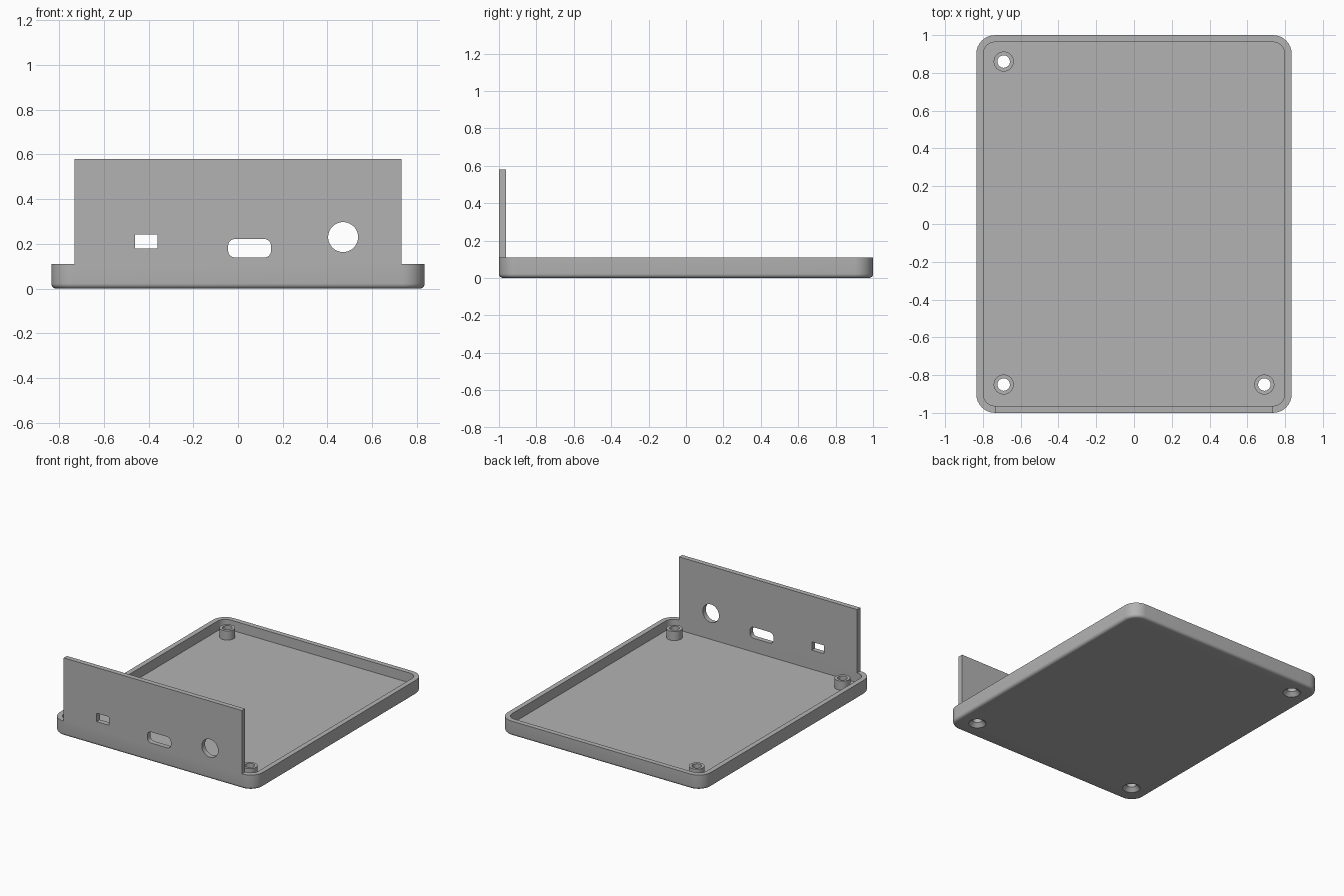
import bpy, bmesh
from math import sin, cos, pi, radians
from mathutils import Matrix, Vector

if "Cube" in bpy.data.objects:
    bpy.data.objects.remove(bpy.data.objects["Cube"])

HALF_X, HALF_Y, RIM_Z = 0.835, 1.0, 0.11
WALL, FLOOR_Z, CORNER, FILLET = 0.037, 0.037, 0.1, 0.022

grey = bpy.data.materials.new("plain grey")
grey.use_nodes = True
colour = (0.45, 0.45, 0.45, 1)
grey.diffuse_color = colour
grey.node_tree.nodes["Principled BSDF"].inputs["Base Color"].default_value = colour


def rounded_rect(hx, hy, r, steps=8):
    """Counter-clockwise outline of a rectangle with round corners."""
    points = []
    for i, (sx, sy) in enumerate([(1, 1), (-1, 1), (-1, -1), (1, -1)]):
        for k in range(steps + 1):
            a = (i + k / steps) * pi / 2
            points.append((sx * (hx - r) + r * cos(a), sy * (hy - r) + r * sin(a)))
    return points


def circle(r, n=40):
    return [(r * cos(2 * pi * k / n), r * sin(2 * pi * k / n)) for k in range(n)]


def loft(name, sections, closed=False, matrix=Matrix()):
    """Skin a stack of (outline, height) sections, capped or closed into a ring."""
    bm = bmesh.new()
    rings = [[bm.verts.new((x, y, z)) for x, y in pts] for pts, z in sections]
    pairs = list(zip(rings, rings[1:]))
    if closed:
        pairs.append((rings[-1], rings[0]))
    else:
        bm.faces.new(rings[0])
        bm.faces.new(rings[-1])
    for a, b in pairs:
        for i in range(len(a)):
            j = (i + 1) % len(a)
            bm.faces.new((a[i], a[j], b[j], b[i]))
    bmesh.ops.recalc_face_normals(bm, faces=bm.faces)
    bm.transform(matrix)
    mesh = bpy.data.meshes.new(name)
    bm.to_mesh(mesh)
    bm.free()
    obj = bpy.data.objects.new(name, mesh)
    bpy.context.collection.objects.link(obj)
    mesh.materials.append(grey)
    return obj


def select(obj):
    bpy.ops.object.select_all(action="DESELECT")
    obj.select_set(True)
    bpy.context.view_layer.objects.active = obj


def cut(obj, cutters):
    """Subtract each cutter, then discard it."""
    select(obj)
    for cutter in cutters:
        cutter.hide_render = True
        mod = obj.modifiers.new("cut", "BOOLEAN")
        mod.operation, mod.solver, mod.object = "DIFFERENCE", "EXACT", cutter
        bpy.ops.object.modifier_apply(modifier=mod.name)
        bpy.data.objects.remove(cutter)


def smooth(obj):
    select(obj)
    bpy.ops.object.shade_smooth_by_angle(angle=radians(30))


# Tray: rounded lower edge, rim and recessed floor
sections = []
for k in range(6):
    a = k / 5 * pi / 2
    inset = FILLET * (1 - sin(a))
    outline = rounded_rect(HALF_X - inset, HALF_Y - inset, CORNER - inset)
    sections.append((outline, FILLET * (1 - cos(a))))
inner = rounded_rect(HALF_X - WALL, HALF_Y - WALL, CORNER - WALL)
sections += [(rounded_rect(HALF_X, HALF_Y, CORNER), RIM_Z), (inner, RIM_Z), (inner, FLOOR_Z)]
tray = loft("tray", sections)

# Screw posts, with countersunk holes through the floor
HOLE, SINK, POST = 0.033, 0.06, 0.053
spots = [(-0.69, 0.86), (-0.69, -0.85), (0.69, -0.85)]
cutters = []
for i, (x, y) in enumerate(spots):
    place = Matrix.Translation((x, y, 0))
    cutters.append(loft("hole_cutter", [(circle(SINK + 0.01), -0.01), (circle(HOLE), 0.027),
                                        (circle(HOLE), 0.2)], matrix=place))
    post = loft(f"screw_post_{i + 1}", [(circle(HOLE), FLOOR_Z), (circle(POST), FLOOR_Z),
                                        (circle(POST), 0.105), (circle(HOLE), 0.105)],
                closed=True, matrix=place)
    smooth(post)
cut(tray, cutters)
smooth(tray)

# Front panel standing on the rim
TOP_Z, PANEL_X = 0.58, 0.732
upright = Matrix.Rotation(pi / 2, 4, "X")


def plate(name, outline, x, z, y_front, depth):
    """Extrude an outline drawn in the xz plane backwards from y_front."""
    place = Matrix.Translation((x, y_front, z)) @ upright
    return loft(name, [(outline, 0), (outline, -depth)], matrix=place)


def box(hx, hy):
    return [(hx, hy), (-hx, hy), (-hx, -hy), (hx, -hy)]


panel = plate("front_panel", box(PANEL_X, (TOP_Z - RIM_Z) / 2), 0,
              (TOP_Z + RIM_Z) / 2, -HALF_Y, WALL)

# Port openings: small rectangle, rounded slot, round socket
openings = [(box(0.051, 0.031), -0.41, 0.21),
            (rounded_rect(0.096, 0.041, 0.03), 0.052, 0.18),
            (circle(0.067), 0.47, 0.23)]
cut(panel, [plate("opening_cutter", o, x, z, -HALF_Y - 0.1, 0.3) for o, x, z in openings])
smooth(panel)
